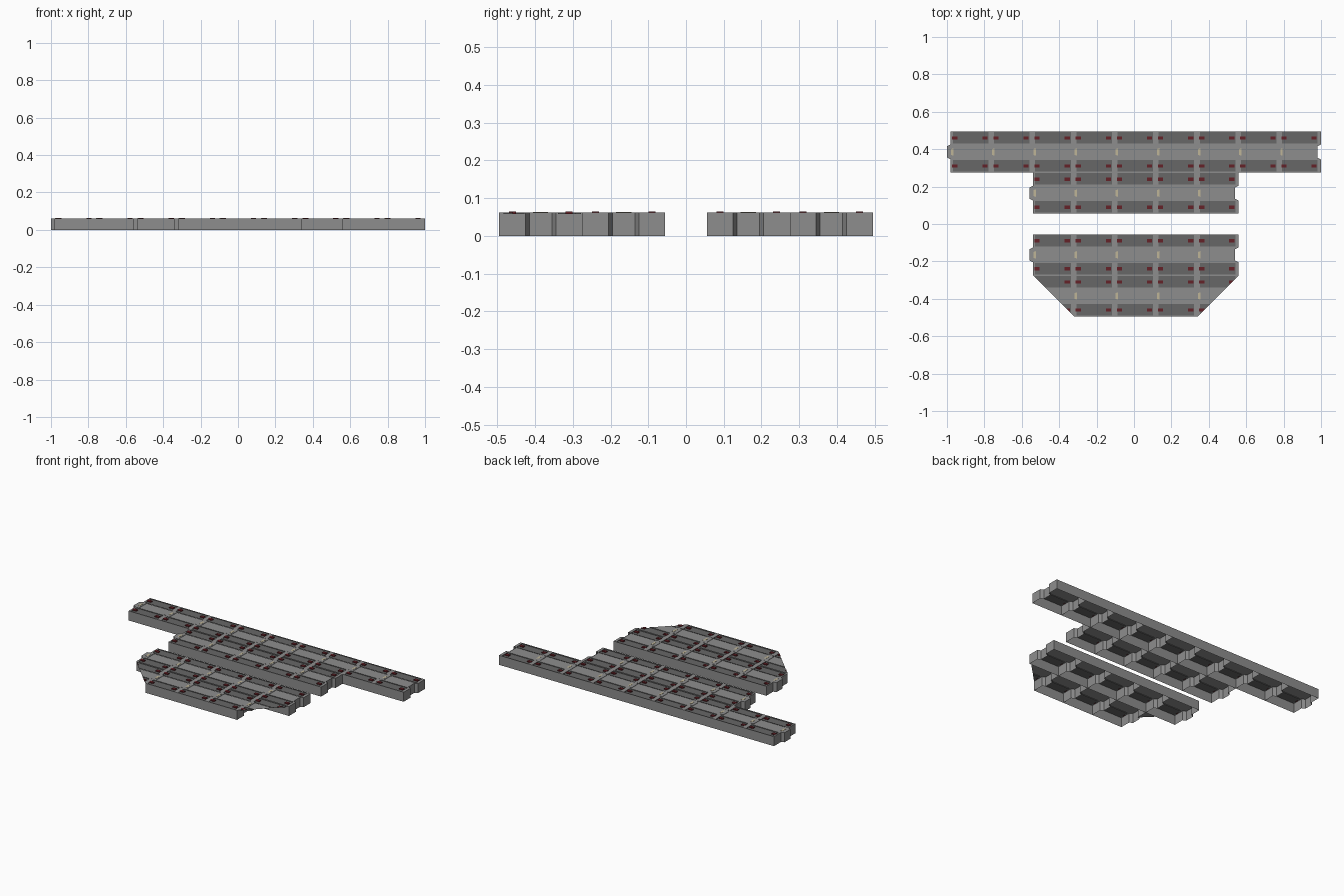
import bpy, bmesh
from mathutils import Vector

if "Cube" in bpy.data.objects:
    bpy.data.objects.remove(bpy.data.objects["Cube"])

P, H = 0.22, 0.062          # tile pitch and height
HALF = P / 2
LIGHT, DARK, RED, BEIGE = range(4)


def material(name, rgb):
    m = bpy.data.materials.new(name)
    m.diffuse_color = (*rgb, 1)
    m.use_nodes = True
    m.node_tree.nodes["Principled BSDF"].inputs["Base Color"].default_value = m.diffuse_color
    return m


MATS = [material("light_grey", (0.27, 0.27, 0.27)),
        material("dark_grey", (0.135, 0.135, 0.135)),
        material("dark_red", (0.13, 0.015, 0.02)),
        material("beige", (0.52, 0.46, 0.31))]


def face(bm, pts, mat):
    f = bm.faces.new([bm.verts.new(p) for p in pts])
    f.material_index = mat


def flat(bm, outline, z, mat):
    face(bm, [(x, y, z) for x, y in outline], mat)


def skirt(bm, low, z0, high, z1, mat):
    """Quads joining two matching outlines at two heights."""
    n = len(low)
    for i in range(n):
        j = (i + 1) % n
        face(bm, [(*low[i], z0), (*low[j], z0), (*high[j], z1), (*high[i], z1)], mat)


def rect(x0, x1, y0, y1):
    return [(x0, y0), (x1, y0), (x1, y1), (x0, y1)]


def block(bm, outline, z0, z1, mat):
    skirt(bm, outline, z0, outline, z1, mat)
    flat(bm, outline, z1, mat)


def tile_mesh(name, cut=None):
    bm = bmesh.new()
    # interlocking side walls, open underneath: tab on the left, notch on the right
    outline = [(0, -HALF), (P, -HALF), (P, -.04), (P - .02, -.03), (P - .02, .03), (P, .04),
               (P, HALF), (0, HALF), (0, .04), (-.02, .03), (-.02, -.03), (0, -.04)]
    skirt(bm, outline, 0, outline, H, LIGHT)
    # raised tab plate and centre band
    flat(bm, [(-.02, -.03), (0, -.04), (.025, -.04), (.025, .04), (0, .04), (-.02, .03)], H, LIGHT)
    face(bm, [(.025, -.04, H - .002), (.025, .04, H - .002), (.025, .04, H), (.025, -.04, H)], LIGHT)
    flat(bm, [(.025, -.04), (P, -.04), (P - .02, -.03), (P - .02, .03), (P, .04), (.025, .04)],
         H - .002, LIGHT)
    # two framed, sunken dark strips with red clips
    for y0, y1 in ((-HALF, -.04), (.04, HALF)):
        outer = rect(0, P, y0, y1)
        inner = rect(.012, P - .018, y0 + .006, y1 - .003)
        skirt(bm, outer, H, inner, H, LIGHT)
        skirt(bm, inner, H - .004, [p for p in inner], H, DARK)
        flat(bm, inner, H - .004, DARK)
        yc = (y0 + y1) / 2
        for xc in (.022, P - .037):
            block(bm, rect(xc - .014, xc + .014, yc - .009, yc + .009), H - .004, H + .002, RED)
    # beige slot on the tab
    block(bm, [(.002, -.016), (.015, -.02), (.015, .02), (.002, .016)], H, H + .001, BEIGE)
    # diagonal corner cut, left open
    if cut:
        co, no = cut
        bmesh.ops.remove_doubles(bm, verts=bm.verts[:], dist=1e-5)
        bmesh.ops.bisect_plane(bm, geom=bm.verts[:] + bm.edges[:] + bm.faces[:], dist=1e-5,
                               plane_co=Vector(co), plane_no=Vector(no), clear_outer=True)
    else:
        bmesh.ops.remove_doubles(bm, verts=bm.verts[:], dist=1e-5)
    me = bpy.data.meshes.new(name)
    bm.to_mesh(me)
    bm.free()
    for m in MATS:
        me.materials.append(m)
    return me


full = tile_mesh("full_tile")
left_corner = tile_mesh("left_corner_tile", ((0, HALF, 0), (-1, -1, 0)))
right_corner = tile_mesh("right_corner_tile", ((P, HALF, 0), (1, -1, 0)))

# rows: name, centre y, first x, tile count, has cut ends
ROWS = [("back_long_row", .385, -.98, 9, False),
        ("back_short_row", .165, -.54, 5, False),
        ("front_inner_row", -.165, -.54, 5, False),
        ("front_cut_row", -.385, -.54, 5, True)]

for name, y, x, count, cut_ends in ROWS:
    for i in range(count):
        me = full
        if cut_ends and i == 0:
            me = left_corner
        elif cut_ends and i == count - 1:
            me = right_corner
        ob = bpy.data.objects.new(f"{name}_tile_{i + 1}", me)
        ob.location = (x + i * P, y, 0)
        bpy.context.collection.objects.link(ob)
